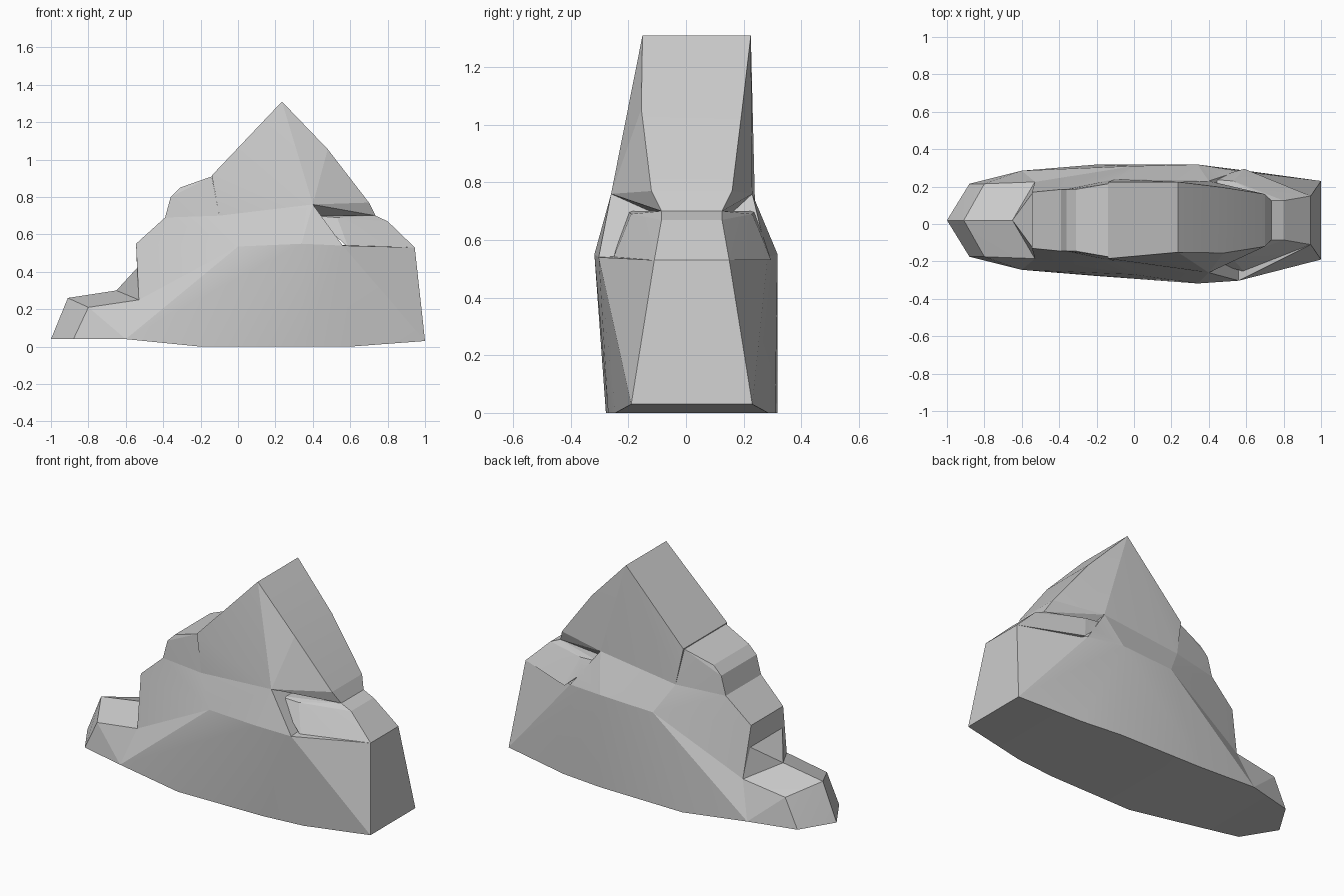
import bpy, bmesh, math

if "Cube" in bpy.data.objects:
    bpy.data.objects.remove(bpy.data.objects["Cube"])

MID = 0.02   # usual depth centre; a point may carry its own as a fourth value


def block(name, *points):
    """Faceted block: hull of (x, z, half-width[, centre]) points mirrored in depth."""
    bm = bmesh.new()
    for x, z, w, *c in points:
        for s in ((-1, 1) if w else (0,)):
            bm.verts.new((x, (c[0] if c else MID) + s * w, z))
    bmesh.ops.convex_hull(bm, input=bm.verts)
    bmesh.ops.delete(bm, geom=[v for v in bm.verts if not v.link_faces], context='VERTS')
    bmesh.ops.recalc_face_normals(bm, faces=bm.faces)
    me = bpy.data.meshes.new(name)
    bm.to_mesh(me)
    bm.free()
    ob = bpy.data.objects.new(name, me)
    bpy.context.collection.objects.link(ob)
    return ob


# Corners shared by neighbouring blocks
toe, heel = (-.60, .04, .265), (-.53, .25, .205)
lip, step = (-.65, .30, 0), (-.54, .42, .15)
hip, tread = (-.27, .42, .22), (-.39, .69, .165)
flank, waist = (-.10, .70, .22), (0, .535, .29)
shoulder, corner = (.34, .55, .318, 0), (.56, .54, .293, -.01)
brow, end = (.40, .76, .245, -.015), (.945, .53, .13)
neck = (.735, .70, .105)

# Broad lower body
base = block("rock_outcrop", toe, heel, waist, shoulder, corner, end,
             (-.20, 0, .298), (.35, 0, .29), (.60, 0, .265), (1, .03, .21))

parts = [
    # Low pointed step and the riser behind it
    block("foot_step", toe, heel, lip,
          (-1, .04, 0), (-.91, .26, 0), (-.88, .04, .195), (-.80, .21, .195)),
    block("riser", lip, heel, step, hip),
    # Tiers climbing to the summit
    block("lower_tier", step, hip, tread, flank, waist, heel, (-.545, .55, .15)),
    block("upper_tier", tread, flank,
          (-.36, .80, .165), (-.31, .85, .165), (-.14, .91, .195)),
    # Bevelled band and right ledge
    block("shoulder_band", hip, flank, waist, shoulder, corner, brow),
    block("ledge", end, neck, (.59, .53, .275), (.40, .70, .22), (.53, .69, .21),
          (.80, .67, .105)),
    # Wedge-shaped summit
    block("peak", flank, brow, neck, (-.14, .915, .205),
          (.235, 1.31, .188, .037), (.48, 1.055, .175), (.70, .77, .14)),
]

# Fuse the parts into one closed rock
for p in parts:
    m = base.modifiers.new(p.name, 'BOOLEAN')
    m.operation = 'UNION'
    m.solver = 'EXACT'
    m.object = p
dg = bpy.context.evaluated_depsgraph_get()
fused = bpy.data.meshes.new_from_object(base.evaluated_get(dg))
base.modifiers.clear()
base.data = fused
for p in parts:
    bpy.data.objects.remove(p)

bpy.context.view_layer.objects.active = base
base.select_set(True)
bpy.ops.object.shade_smooth_by_angle(angle=math.radians(8))
